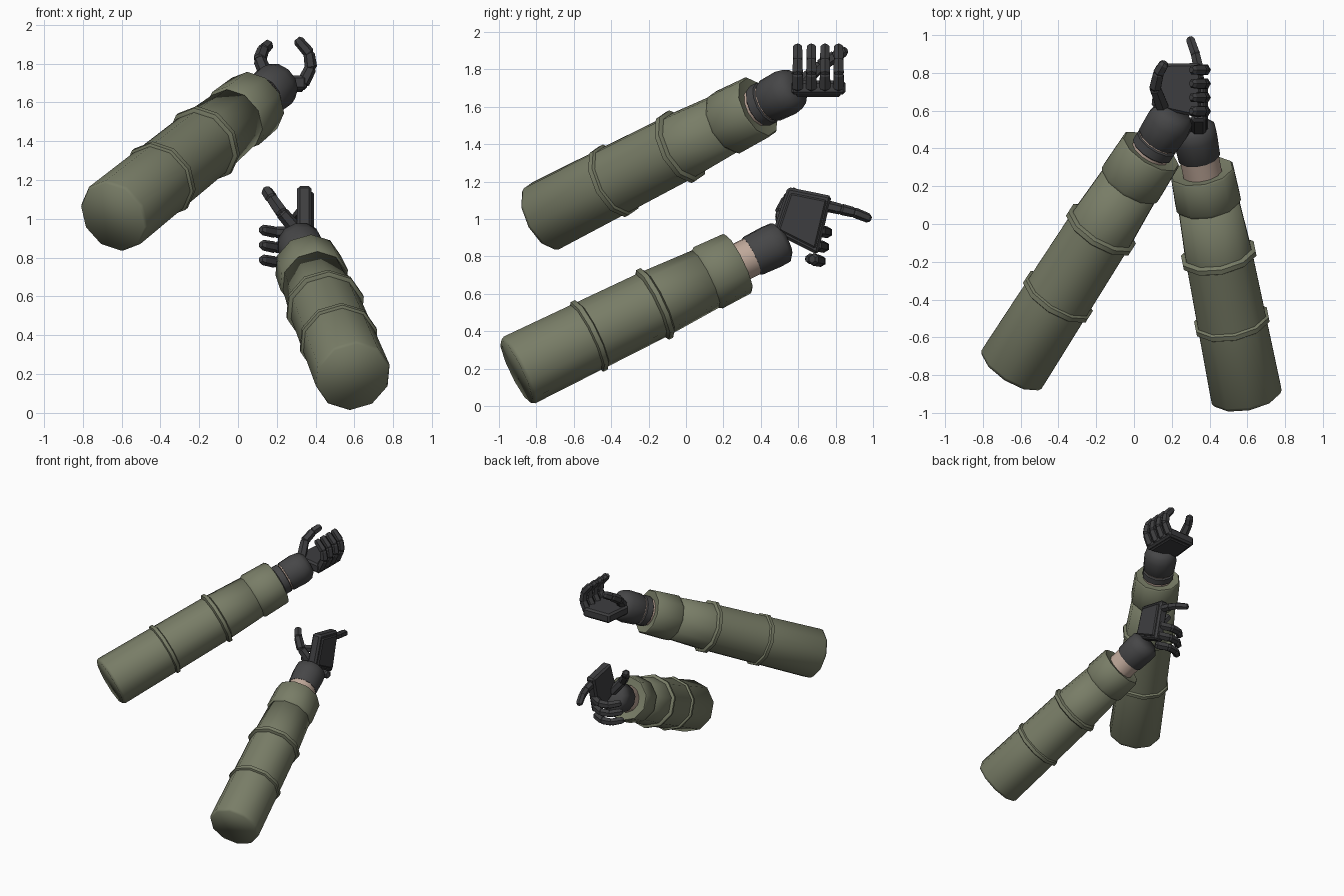
import bpy, bmesh, math
from mathutils import Vector, Matrix

if "Cube" in bpy.data.objects:
    bpy.data.objects.remove(bpy.data.objects["Cube"])

def mat(name, rgb):
    m = bpy.data.materials.new(name)
    m.diffuse_color = (*rgb, 1)
    m.use_nodes = True
    m.node_tree.nodes["Principled BSDF"].inputs["Base Color"].default_value = m.diffuse_color
    return m

OLIVE = mat("olive_cloth", (0.19, 0.205, 0.135))
GLOVE = mat("dark_glove", (0.062, 0.062, 0.064))
PAD = mat("glove_pads", (0.048, 0.048, 0.051))
SKIN = mat("skin", (0.52, 0.39, 0.32))

def finish(bm, name, material, angle=None):
    bmesh.ops.recalc_face_normals(bm, faces=bm.faces)
    me = bpy.data.meshes.new(name)
    bm.to_mesh(me)
    bm.free()
    me.materials.append(material)
    if angle is not None:
        for p in me.polygons:
            p.use_smooth = True
        me.set_sharp_from_angle(angle=math.radians(angle))
    ob = bpy.data.objects.new(name, me)
    bpy.context.collection.objects.link(ob)
    return ob

def add_lathe(bm, base, axis, profile, sides, spin=0.0):
    """Closed lathe of (distance, radius) pairs along an axis."""
    q = Vector(axis).to_track_quat('Z', 'Y')
    rings = []
    for s, r in profile:
        rings.append([bm.verts.new(Vector(base) + q @ Vector((
            r * math.cos(spin + math.tau * i / sides),
            r * math.sin(spin + math.tau * i / sides), s))) for i in range(sides)])
    for a, b in zip(rings, rings[1:]):
        for i in range(sides):
            j = (i + 1) % sides
            bm.faces.new((a[i], a[j], b[j], b[i]))
    bm.faces.new(rings[0][::-1])
    bm.faces.new(rings[-1])

def lathe(name, base, axis, profile, material, sides=10, angle=50):
    bm = bmesh.new()
    add_lathe(bm, base, axis, profile, sides, math.pi / sides)
    return finish(bm, name, material, angle)

def digit(name, pts, r):
    """Finger made of tapered six-sided segments with rounded joints."""
    bm = bmesh.new()
    for k, (a, b) in enumerate(zip(pts, pts[1:])):
        d = b - a
        n = d.length
        rr = r * (1 - 0.06 * k)
        add_lathe(bm, a, d.normalized(), [(-0.012, rr * 0.6), (0.004, rr),
                  (n - 0.008, rr * 0.92), (n + 0.008, rr * 0.55)], 6, math.pi / 6)
    return finish(bm, name, PAD)

def slab(name, outline, lo, hi, frame, bevel, material):
    """Extruded outline in the (finger, row, palm normal) frame."""
    bm = bmesh.new()
    bot = [bm.verts.new(frame @ Vector((f, w, lo))) for f, w in outline]
    top = [bm.verts.new(frame @ Vector((f, w, hi))) for f, w in outline]
    n = len(outline)
    bm.faces.new(bot)
    bm.faces.new(top)
    for i in range(n):
        bm.faces.new((bot[i], bot[(i + 1) % n], top[(i + 1) % n], top[i]))
    bmesh.ops.recalc_face_normals(bm, faces=bm.faces)
    bmesh.ops.bevel(bm, geom=bm.edges[:], offset=bevel, segments=1, affect='EDGES')
    return finish(bm, name, material)

PALM = [(-0.123, 0.153), (0.117, 0.158), (0.113, -0.166), (-0.148, -0.10)]
CURL = [(0.095, 0.0), (0.136, 0.08), (0.126, 0.155), (0.068, 0.222)]
THUMB = [(-0.09, -0.09, 0.03), (-0.128, 0.01, 0.12), (-0.11, 0.09, 0.172), (-0.08, 0.14, 0.2)]

def hand(side, origin, f, w, n, rows, wscale):
    frame = Matrix.Translation(origin) @ Matrix((f, w, n)).transposed().to_4x4()
    outline = [(a, b * wscale) for a, b in PALM]
    slab(side + "_palm", outline, -0.035, 0.04, frame, 0.014, PAD)
    slab(side + "_back_plate", [(a * 0.82, b * 0.82) for a, b in outline],
         -0.047, 0.0, frame, 0.008, PAD)
    for k, row in enumerate(rows):
        digit(f"{side}_finger_{k + 1}",
              [frame @ Vector((a, row, c)) for a, c in CURL], 0.034)
    digit(side + "_thumb", [frame @ Vector(p) for p in THUMB], 0.037)

def arm(side, base, end, rings, cuff_at, glove):
    base, end = Vector(base), Vector(end)
    L = (end - base).length
    u = (end - base).normalized()
    # sleeve tube with softly rounded closed end
    lathe(side + "_sleeve", base, u, [(0, 0.188), (0.02, 0.198), (rings[0], 0.192),
          (rings[1], 0.186), (cuff_at + 0.03, 0.168)], OLIVE, angle=180)
    # raised sleeve folds
    for k, s in enumerate(rings):
        lathe(f"{side}_sleeve_fold_{k + 1}", base, u, [(s - 0.026, 0.182), (s - 0.013, 0.206),
              (s + 0.013, 0.206), (s + 0.026, 0.182)], OLIVE)
    # cuff, bare wrist and glove
    lathe(side + "_cuff", base, u, [(cuff_at - 0.015, 0.165), (cuff_at + 0.01, 0.182),
          (L - 0.01, 0.176), (L, 0.168), (L - 0.01, 0.11)], OLIVE)
    lathe(side + "_wrist", base, u, [(L - 0.1, 0.107), (L + 0.13, 0.107)], SKIN, 12)
    lathe(side + "_glove", base, u, [(L + s, r) for s, r in glove], GLOVE, 12)
    return base + u * L, u

# upper arm: palm up, all four fingers curled
pos, u = arm("left", (-0.645, -0.765, 1.01), (0.09, 0.385, 1.60), (0.49, 0.95), 1.27,
             [(0.075, 0.113), (0.085, 0.12), (0.19, 0.125), (0.24, 0.115), (0.275, 0.08)])
lathe("left_glove_band", pos, u, [(0.005, 0.108), (0.012, 0.118), (0.06, 0.118),
      (0.066, 0.108)], GLOVE, 12)
hand("left", Vector((0.24, 0.71, 1.70)), (1, 0, 0), (0, 1, 0), (0, 0, 1),
     (-0.113, -0.04, 0.033, 0.106), 0.9)

# lower arm: palm inward, three fingers curled and the first one extended
arm("right", (0.595, -0.907, 0.185), (0.36, 0.28, 0.765), (0.44, 0.836), 1.15,
    [(0.08, 0.109), (0.09, 0.115), (0.2, 0.12), (0.255, 0.117), (0.285, 0.08)])
hand("right", Vector((0.345, 0.63, 0.995)), (0, 0.975, -0.22), (0, 0.22, 0.975), (-1, 0, 0),
     (-0.195, -0.117, -0.037), 1.0)
digit("right_extended_finger", [Vector(p) for p in (
    (0.345, 0.73, 1.075), (0.34, 0.83, 1.052), (0.325, 0.9, 1.035), (0.297, 0.98, 1.003))], 0.032)
